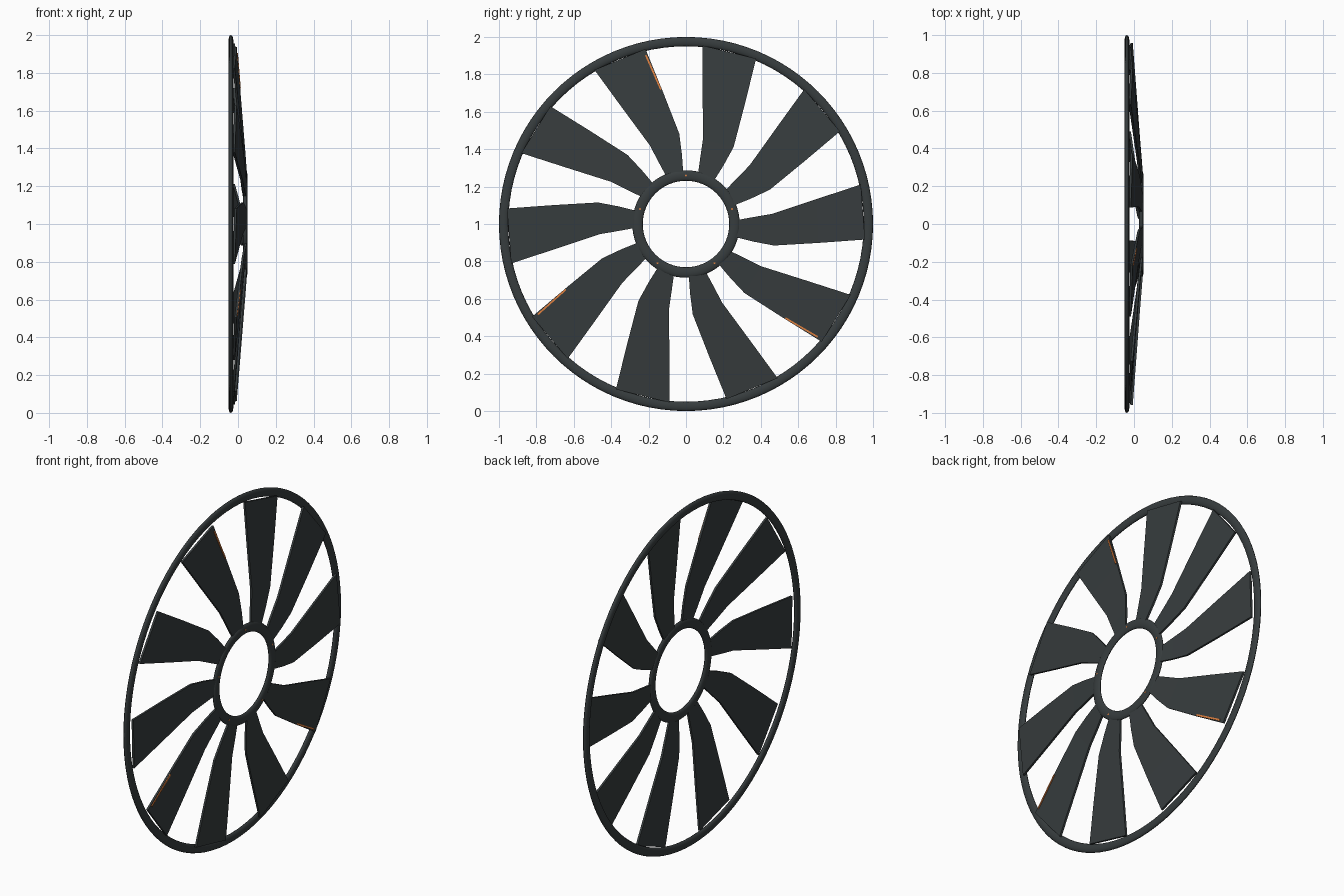
import bpy, bmesh
from math import sin, cos, pi, hypot, radians

if "Cube" in bpy.data.objects:
    bpy.data.objects.remove(bpy.data.objects["Cube"])


def material(name, rgb):
    m = bpy.data.materials.new(name)
    m.diffuse_color = (*rgb, 1)
    m.use_nodes = True
    m.node_tree.nodes["Principled BSDF"].inputs["Base Color"].default_value = m.diffuse_color
    return m


dark = material("dark_grey", (0.038, 0.046, 0.048))
orange = material("orange", (0.75, 0.22, 0.05))


def finish(name, bm, mat):
    bmesh.ops.recalc_face_normals(bm, faces=bm.faces)
    me = bpy.data.meshes.new(name)
    bm.to_mesh(me)
    bm.free()
    ob = bpy.data.objects.new(name, me)
    bpy.context.collection.objects.link(ob)
    me.materials.append(mat)
    return ob


def ring(name, x, radius, half_radial, half_x, sides):
    # flattened torus around the x axis
    bpy.ops.mesh.primitive_torus_add(
        major_radius=radius, minor_radius=half_radial, major_segments=sides,
        minor_segments=12, location=(x, 0, 1), rotation=(0, pi / 2, 0))
    ob = bpy.context.object
    ob.name = name
    ob.scale.z = half_x / half_radial
    ob.data.materials.append(dark)
    bpy.ops.object.shade_smooth_by_angle(angle=radians(40))


def depth(u, v):
    # shallow cone from hub to rim
    return 0.040 - (hypot(u, v) - 0.26) * 0.082


def radial_slab(name, sections, angle, thick, lift, mat):
    # each section: (u, v, pitch) on one edge, then the other edge
    bm = bmesh.new()
    loops = []
    for pair in sections:
        loop = []
        for side in (1, -1):
            for u, v, p in pair[::side]:
                x = depth(u, v) + p + lift + side * thick / 2
                loop.append(bm.verts.new((x, u * cos(angle) - v * sin(angle),
                                          1 + u * sin(angle) + v * cos(angle))))
        loops.append(loop)
    for a, b in zip(loops, loops[1:]):
        for i in range(4):
            j = (i + 1) % 4
            bm.faces.new((a[i], a[j], b[j], b[i]))
    bm.faces.new(loops[0])
    bm.faces.new(loops[-1])
    return finish(name, bm, mat)


# outer rim and hub ring
ring("outer_rim", -0.0375, 0.975, 0.025, 0.0125, 96)
ring("hub_ring", 0.0385, 0.259, 0.028, 0.0115, 64)

# ten tapered, slightly pitched blades
blade = [((0.255, 0.018, -0.002), (0.255, -0.068, 0.002)),
         ((0.36, 0.037, -0.003), (0.36, -0.094, 0.003)),
         ((0.46, 0.054, -0.003), (0.47, -0.115, 0.003)),
         ((0.70, 0.134, -0.004), (0.71, -0.101, 0.004)),
         ((0.935, 0.211, -0.005), (0.957, -0.083, 0.005))]
for k in range(10):
    radial_slab(f"blade_{k + 1}", blade, k * pi / 5, 0.012, 0, dark)

# thin orange strips on the outer edges of three blades
strip = [((0.725, -0.090, 0.004), (0.725, -0.099, 0.004)),
         ((0.925, -0.070, 0.005), (0.925, -0.079, 0.005))]
for k in (3, 6, 9):
    radial_slab(f"edge_strip_{k}", strip, k * pi / 5, 0.005, 0.007, orange)

# five small orange hub studs
for k in range(5):
    a = pi / 2 + k * 2 * pi / 5
    bpy.ops.mesh.primitive_cylinder_add(
        vertices=12, radius=0.005, depth=0.006, rotation=(0, pi / 2, 0),
        location=(0.0475, 0.259 * cos(a), 1 + 0.259 * sin(a)))
    ob = bpy.context.object
    ob.name = f"hub_stud_{k + 1}"
    ob.data.materials.append(orange)
